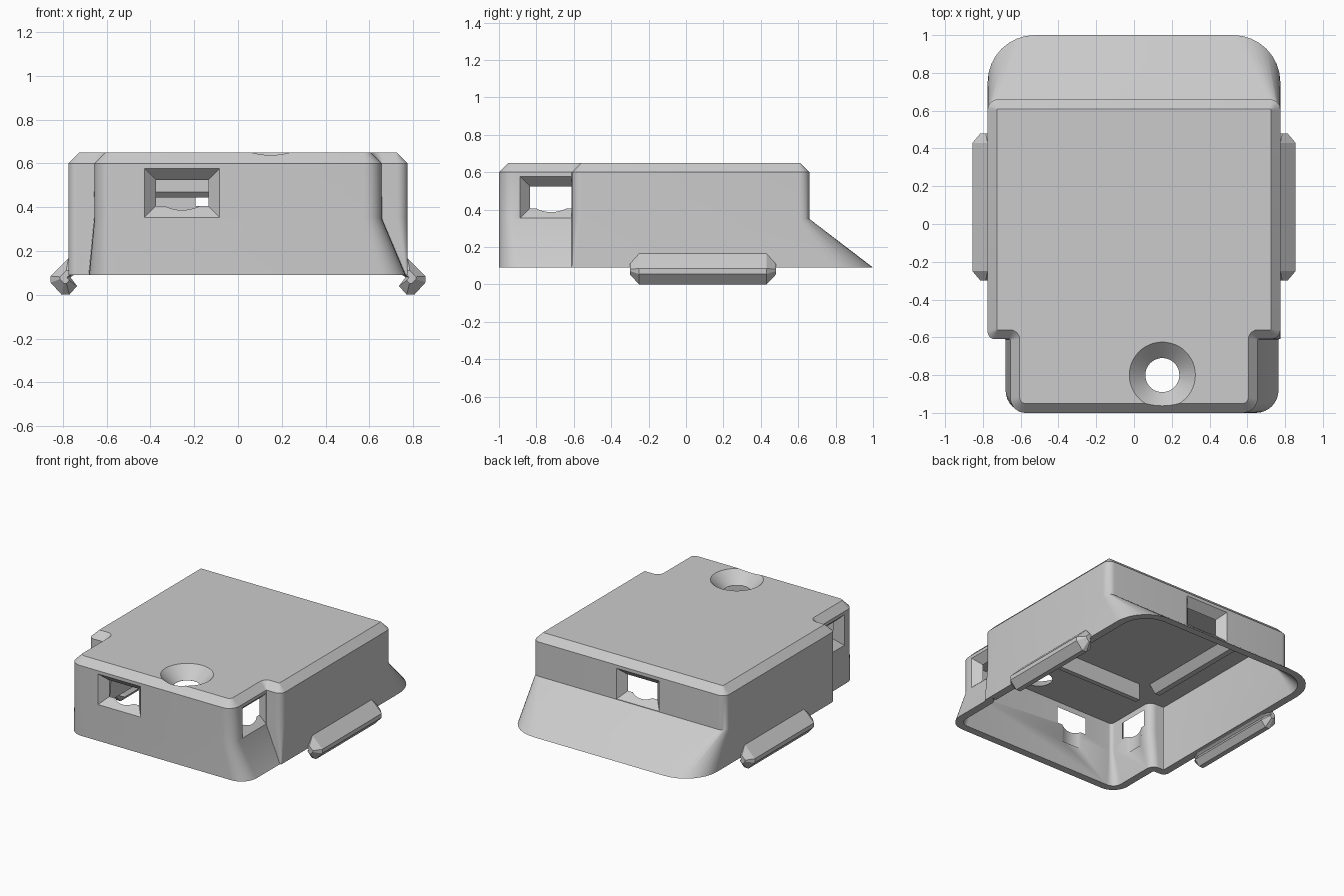
import bpy, bmesh, math
from mathutils import Vector

cube = bpy.data.objects.get("Cube")
if cube:
    bpy.data.objects.remove(cube, do_unlink=True)

grey = bpy.data.materials.new("plain grey plastic")
grey.use_nodes = True
grey.diffuse_color = (0.6, 0.6, 0.6, 1)
grey.node_tree.nodes["Principled BSDF"].inputs["Base Color"].default_value = (0.6, 0.6, 0.6, 1)


def loft(name, rings):
    """Closed solid skinned through rings that share a point count."""
    bm = bmesh.new()
    rows = [[bm.verts.new(p) for p in ring] for ring in rings]
    n = len(rows[0])
    for a, b in zip(rows, rows[1:]):
        for i in range(n):
            j = (i + 1) % n
            bm.faces.new((a[i], a[j], b[j], b[i]))
    bm.faces.new(rows[0][::-1])
    bm.faces.new(rows[-1])
    bmesh.ops.recalc_face_normals(bm, faces=bm.faces)
    mesh = bpy.data.meshes.new(name)
    bm.to_mesh(mesh)
    bm.free()
    mesh.materials.append(grey)
    obj = bpy.data.objects.new(name, mesh)
    bpy.context.collection.objects.link(obj)
    return obj


def circle(x, y, z, r, n=48):
    return [(x + r * math.cos(math.tau * i / n), y + r * math.sin(math.tau * i / n), z)
            for i in range(n)]


def rounded(corners, inset, z, steps=8):
    """Inset a counter-clockwise right-angled outline and round its corners."""
    pts = []
    for i, (x, y, r) in enumerate(corners):
        p = Vector((x, y))
        d_in = (p - Vector(corners[i - 1][:2])).normalized()
        d_out = (Vector(corners[(i + 1) % len(corners)][:2]) - p).normalized()
        turn = 1 if d_in.cross(d_out) > 0 else -1
        r = max(r - turn * inset, 0.004)
        p += (d_out - d_in) * inset * turn
        centre = p + (d_out - d_in) * r
        for k in range(steps + 1):
            a = math.pi / 2 * k / steps
            q = centre - d_out * r * math.cos(a) + d_in * r * math.sin(a)
            pts.append((q.x, q.y, z))
    return pts


def outline(z, front_left, front_right, back, r_front, r_back, inset=0):
    side, step = 0.775, -0.61
    r_step = min(0.05, (side - front_left) / 2)
    return rounded([(-front_right, -1, r_front), (front_left, -1, r_front),
                    (front_left, step, 0.002), (side, step, r_step),
                    (side, back, r_back), (-side, back, r_back),
                    (-side, step, 0.04), (-front_right, step, 0.002)], inset, z)


base = (0.765, 0.68, 1.0, 0.12, 0.25)
upper = (0.655, 0.655, 0.66, 0.08, 0.055)
wall = 0.055

# Housing: flared base, straight walls, chamfered lid
housing = loft("housing", [outline(0.09, *base), outline(0.35, *upper),
                           outline(0.60, *upper), outline(0.65, *upper, 0.05)])

# Cutters: cavity, countersunk screw hole, tapered ports and plug grooves
cutters = [loft("cavity", [outline(0, *base, wall), outline(0.09, *base, wall),
                           outline(0.35, *upper, wall), outline(0.565, *upper, wall)]),
           loft("screw_hole", [circle(0.15, -0.8, z, r) for z, r in
                               ((0.5, 0.09), (0.566, 0.09), (0.65, 0.175), (0.7, 0.225))])]


def port(name, place, lo, hi, taper_hi=0.06):
    """Tapered opening; place maps (along wall, depth into wall, z)."""
    rings = []
    for depth, t in ((-0.004, 0), (0.06, 1), (0.09, 1)):
        a, b = lo + 0.06 * t, hi - taper_hi * t
        z0, z1 = 0.35 + 0.06 * t, 0.58 - 0.06 * t
        rings.append([place(u, depth, z) for u, z in ((a, z0), (b, z0), (b, z1), (a, z1))])
    cutters.append(loft(name, rings))


def groove(name, x, y):
    cutters.append(loft(name, [circle(x, y, z, 0.17) for z in (0.28, 0.45)]))


port("front_port", lambda u, d, z: (u, -1 + d, z), -0.43, -0.08)
port("back_port", lambda u, d, z: (u, 0.66 - d, z), -0.25, 0.10)
groove("front_groove", -0.255, -0.795)
groove("back_groove", -0.075, 0.455)
for s in (1, -1):
    port("side_port", lambda u, d, z: (s * (0.655 - d), u, z), -0.89, -0.612, 0)
    groove("side_groove", s * 0.45, -0.72)

bpy.context.view_layer.objects.active = housing
for c in cutters:
    c.hide_render = True
    mod = housing.modifiers.new(c.name, 'BOOLEAN')
    mod.operation = 'DIFFERENCE'
    mod.solver = 'EXACT'
    mod.object = c
    bpy.ops.object.modifier_apply(modifier=mod.name)
for c in cutters:
    bpy.data.objects.remove(c, do_unlink=True)

# Snap rails on both sides, with chamfered ends
rail = [(0.735, 0.165), (0.775, 0.165), (0.855, 0.085), (0.855, 0.055),
        (0.805, 0), (0.77, 0), (0.735, 0.04), (0.765, 0.08), (0.735, 0.10)]
for s, side in ((1, "left"), (-1, "right")):
    rings = []
    for y, k in ((-0.3, 0.35), (-0.25, 1), (0.43, 1), (0.48, 0.35)):
        rings.append([(s * (0.79 + (x - 0.79) * k), y, 0.08 + (z - 0.08) * k) for x, z in rail])
    loft(side + "_snap_rail", rings)

# Ribs under the lid that hold the board
rib = [(-0.035, 0.57), (-0.035, 0.47), (-0.01, 0.445), (0.025, 0.445), (0.025, 0.57)]
loft("cross_rib", [[(x, -0.445 + u, z) for u, z in rib] for x in (-0.4, 0.27)])
for s, side in ((1, "left"), (-1, "right")):
    loft(side + "_rib", [[(s * (0.5 + u), y, 0.57 - h) for u, h in
                          ((-0.05, 0), (0, 0.06), (0.04, 0.06), (0.04, 0))]
                         for y in (-0.38, 0.42)])

# Keep edges crisp while rounded corners stay smooth
bpy.ops.object.select_all(action='DESELECT')
housing.select_set(True)
bpy.ops.object.shade_smooth_by_angle(angle=math.radians(30))
